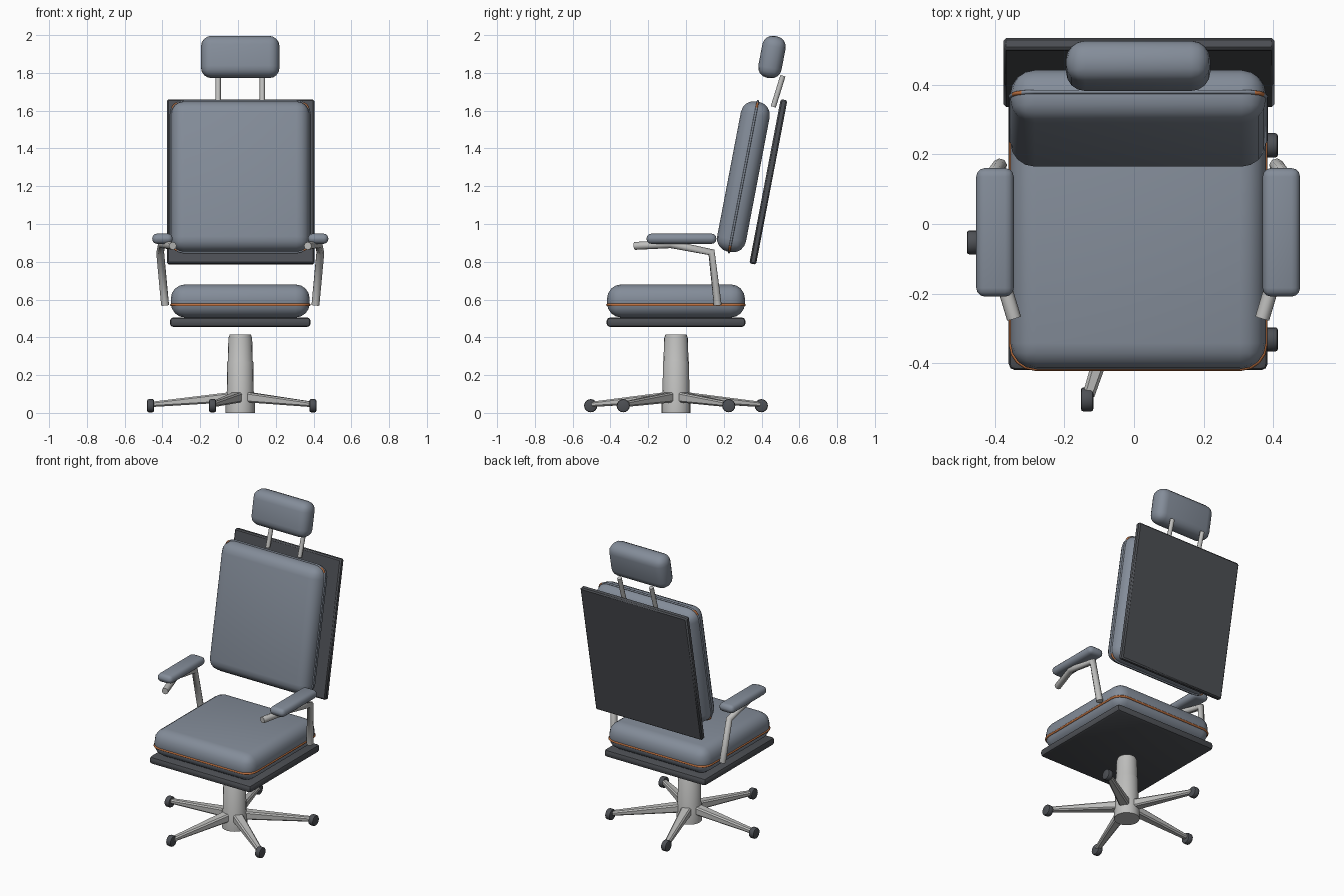
import bpy, bmesh, math
from mathutils import Matrix, Vector

cube = bpy.data.objects.get("Cube")
if cube:
    bpy.data.objects.remove(cube, do_unlink=True)

CX, CY = 0.012, -0.053          # axis of the chair
TILT = math.radians(-10.8)      # backward lean of the back


def material(name, rgb):
    m = bpy.data.materials.new(name)
    m.use_nodes = True
    m.diffuse_color = (*rgb, 1)
    m.node_tree.nodes["Principled BSDF"].inputs["Base Color"].default_value = (*rgb, 1)
    return m


FABRIC = material("grey_blue_fabric", (0.23, 0.265, 0.32))
DARK = material("dark_plastic", (0.075, 0.08, 0.09))
METAL = material("light_metal", (0.52, 0.52, 0.51))
PIPING = material("orange_piping", (0.5, 0.16, 0.05))


def finish(name, bm, mat, bevel=0, segments=2, angle=40):
    bmesh.ops.recalc_face_normals(bm, faces=bm.faces)
    me = bpy.data.meshes.new(name)
    bm.to_mesh(me)
    bm.free()
    me.materials.append(mat)
    ob = bpy.data.objects.new(name, me)
    bpy.context.collection.objects.link(ob)
    if bevel:
        mod = ob.modifiers.new("rounding", "BEVEL")
        mod.width, mod.segments = bevel, segments
        mod.limit_method = "ANGLE"
    bpy.ops.object.select_all(action="DESELECT")
    ob.select_set(True)
    bpy.context.view_layer.objects.active = ob
    if bevel:
        bpy.ops.object.modifier_apply(modifier="rounding")
    bpy.ops.object.shade_smooth_by_angle(angle=math.radians(angle))
    return ob


def box(name, size, loc, mat, bevel, segments=2, tilt=0, angle=40):
    bm = bmesh.new()
    bmesh.ops.create_cube(bm, size=1, matrix=Matrix.Diagonal((*size, 1)))
    ob = finish(name, bm, mat, bevel, segments, angle)
    ob.location = loc
    ob.rotation_euler.x = tilt
    return ob


def tube(name, points, radius, mat, cyclic=False):
    cu = bpy.data.curves.new(name, "CURVE")
    cu.dimensions = "3D"
    cu.bevel_depth, cu.bevel_resolution, cu.use_fill_caps = radius, 2, True
    sp = cu.splines.new("POLY")
    sp.points.add(len(points) - 1)
    for p, co in zip(sp.points, points):
        p.co = (*co, 1)
    sp.use_cyclic_u = cyclic
    cu.materials.append(mat)
    ob = bpy.data.objects.new(name, cu)
    bpy.context.collection.objects.link(ob)
    return ob


def rounded_loop(w, h, r, steps=4):
    pts = []
    for q, (sx, sy) in enumerate([(1, 1), (-1, 1), (-1, -1), (1, -1)]):
        for i in range(steps + 1):
            a = math.pi / 2 * (q + i / steps)
            pts.append((sx * (w / 2 - r) + r * math.cos(a),
                        sy * (h / 2 - r) + r * math.sin(a), 0))
    return pts


# Seat plate, cushion and its piping
box("seat_plate", (0.745, 0.735, 0.05), (CX, CY, 0.48), DARK, 0.018)
box("seat_cushion", (0.735, 0.73, 0.175), (CX, CY, 0.5925), FABRIC, 0.075, 4)
seat_piping = tube("seat_piping", rounded_loop(0.73, 0.725, 0.068), 0.007, PIPING, True)
seat_piping.location = (CX, CY, 0.572)

# Backrest cushion, its half-sunk piping and the rear board
back_at = Vector((CX, 0.304, 1.25))
box("back_cushion", (0.735, 0.155, 0.81), back_at, FABRIC, 0.07, 4, TILT)
back_piping = tube("back_piping", rounded_loop(0.72, 0.795, 0.036), 0.006, PIPING, True)
back_piping.location = back_at
back_piping.rotation_euler.x = math.pi / 2 + TILT
seam = tube("back_seam", rounded_loop(0.735, 0.815, 0.07), 0.006, FABRIC, True)
seam.location = back_at
seam.rotation_euler.x = math.pi / 2 + TILT
box("back_board", (0.78, 0.036, 0.885), (CX + 0.002, 0.436, 1.223), DARK, 0.008, 1, TILT)

# Headrest on two rods
box("headrest", (0.415, 0.125, 0.225), (CX, 0.455, 1.884), FABRIC, 0.055, 4, TILT)
for side, label in ((-1, "right"), (1, "left")):
    x = CX + side * 0.117
    tube(f"{label}_headrest_rod", [(x, 0.462, 1.62), (x, 0.513, 1.785)], 0.014, METAL)

    # Armrest: pad and bent tubular frame
    box(f"{label}_arm_pad", (0.108, 0.37, 0.054), (CX + side * 0.412, -0.024, 0.922),
        FABRIC, 0.025, 3)
    frame = [(0.398, 0.168, 0.57), (0.424, 0.135, 0.85),
             (0.415, -0.08, 0.893), (0.357, -0.272, 0.884)]
    tube(f"{label}_arm_frame", [(CX + side * dx, y, z) for dx, y, z in frame], 0.021, METAL)

# Centre column, turned from a profile
profile = [(0, 0), (0.077, 0), (0.077, 0.095), (0.071, 0.115), (0.069, 0.27),
           (0.066, 0.275), (0.063, 0.395), (0.056, 0.415), (0, 0.415)]
bm = bmesh.new()
verts = [bm.verts.new((r, 0, z)) for r, z in profile]
edges = [bm.edges.new(pair) for pair in zip(verts, verts[1:])]
bmesh.ops.spin(bm, geom=verts + edges, cent=(0, 0, 0), axis=(0, 0, 1),
               angle=2 * math.pi, steps=20)
bmesh.ops.remove_doubles(bm, verts=bm.verts, dist=0.0005)
column = finish("centre_column", bm, METAL)
column.location = (CX, CY, 0)

# Five tapered legs, each ending in a caster
for i in range(5):
    a = math.pi + i * math.tau / 5
    bm = bmesh.new()
    bmesh.ops.create_cube(bm, size=1)
    for v in bm.verts:
        outer = v.co.x > 0
        v.co = Vector((0.47 if outer else 0.03,
                       v.co.y * (0.034 if outer else 0.064),
                       0.045 + v.co.z * 0.028 if outer else 0.085 + v.co.z * 0.055))
    leg = finish(f"base_leg_{i + 1}", bm, METAL, 0.008, 1, 30)
    leg.location = (CX, CY, 0)
    leg.rotation_euler.z = a

    bm = bmesh.new()
    bmesh.ops.create_cone(bm, cap_ends=True, segments=16, radius1=0.035, radius2=0.035,
                          depth=0.036, matrix=Matrix.Rotation(math.pi / 2, 4, "Y"))
    caster = finish(f"caster_{i + 1}", bm, DARK, 0.008, 2)
    caster.location = (CX + 0.475 * math.cos(a), CY + 0.475 * math.sin(a), 0.038)
